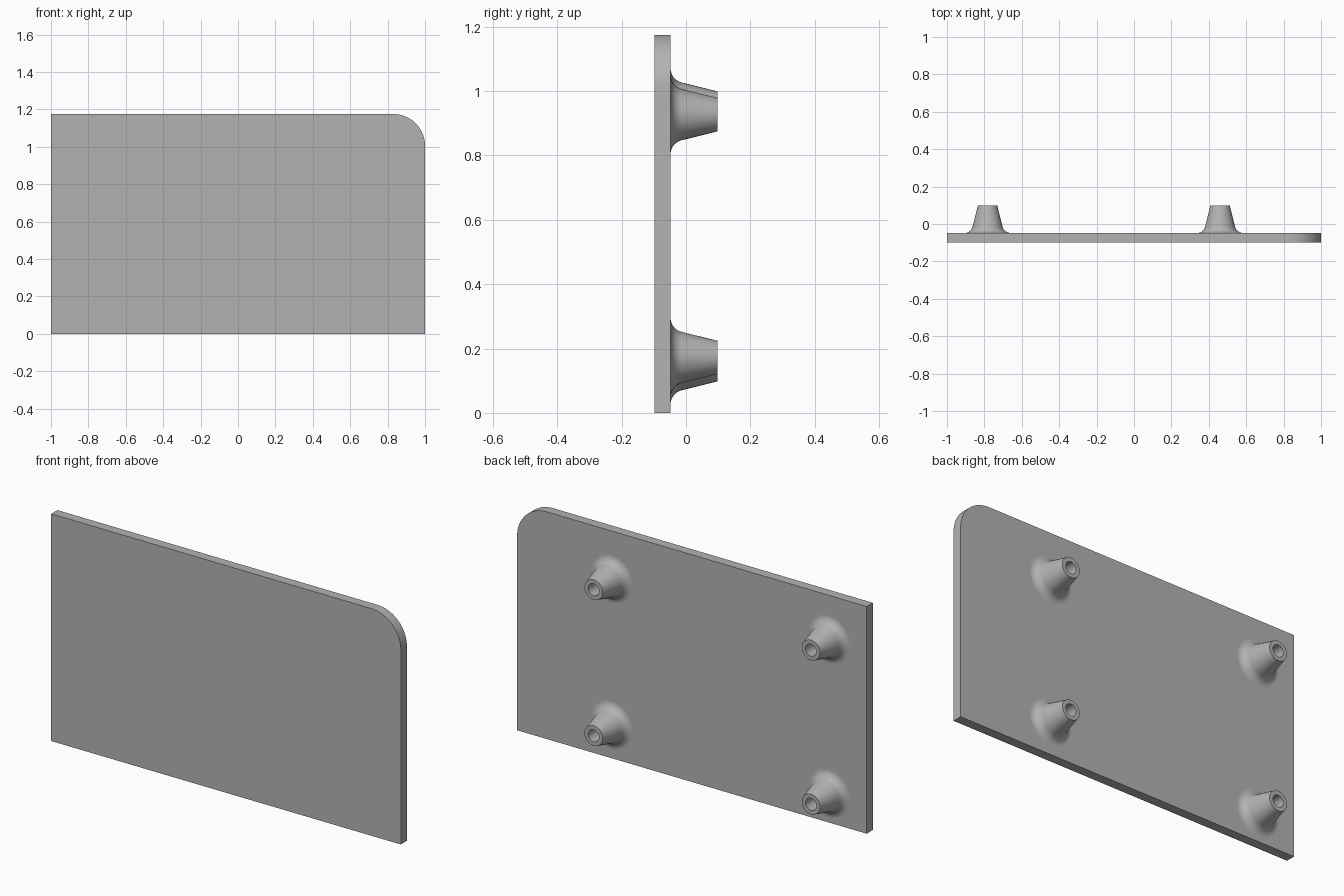
import bpy, bmesh, math

if "Cube" in bpy.data.objects:
    bpy.data.objects.remove(bpy.data.objects["Cube"])

FRONT, BACK, TIP = -0.098, -0.048, 0.098   # y of plate faces and boss tips
TOP, CORNER = 1.175, 0.17

grey = bpy.data.materials.new("grey")
grey.diffuse_color = (0.45, 0.45, 0.45, 1)
grey.use_nodes = True
grey.node_tree.nodes["Principled BSDF"].inputs["Base Color"].default_value = grey.diffuse_color


def finish(bm, name, angle):
    bmesh.ops.recalc_face_normals(bm, faces=bm.faces)
    mesh = bpy.data.meshes.new(name)
    bm.to_mesh(mesh)
    bm.free()
    mesh.materials.append(grey)
    obj = bpy.data.objects.new(name, mesh)
    bpy.context.collection.objects.link(obj)
    bpy.ops.object.select_all(action='DESELECT')
    obj.select_set(True)
    bpy.context.view_layer.objects.active = obj
    bpy.ops.object.shade_smooth_by_angle(angle=math.radians(angle))
    return obj


# Plate: rectangle with one rounded upper corner, extruded backwards
outline = [(-1, 0), (1, 0)]
for i in range(25):
    a = math.pi / 2 * i / 24
    outline.append((1 - CORNER + CORNER * math.cos(a), TOP - CORNER + CORNER * math.sin(a)))
outline.append((-1, TOP))
bm = bmesh.new()
face = bm.faces.new([bm.verts.new((x, FRONT, z)) for x, z in outline])
ext = bmesh.ops.extrude_face_region(bm, geom=[face])
moved = [g for g in ext["geom"] if isinstance(g, bmesh.types.BMVert)]
bmesh.ops.translate(bm, vec=(0, BACK - FRONT, 0), verts=moved)
finish(bm, "plate", 30)

# Boss profile (radius, height): filleted foot, tapered wall, flat rim, blind hole
height, tip_r, hole_r, fillet = TIP - BACK, 0.052, 0.031, 0.045
draft = math.radians(14)
foot_r = tip_r + height * math.tan(draft) + fillet * (1 / math.cos(draft) - math.tan(draft))
profile = []
for i in range(11):
    a = -math.pi / 2 - (math.pi / 2 - draft) * i / 10
    profile.append((foot_r + fillet * math.cos(a), fillet + fillet * math.sin(a)))
profile += [(tip_r, height), (hole_r, height), (hole_r, 0.004), (0, 0.004)]


def boss(name, x, z):
    bm = bmesh.new()
    verts = [bm.verts.new((x + r, BACK + h, z)) for r, h in profile]
    edges = [bm.edges.new(pair) for pair in zip(verts, verts[1:])]
    bmesh.ops.spin(bm, geom=verts + edges, cent=(x, 0, z), axis=(0, 1, 0),
                   angle=2 * math.pi, steps=48)
    bmesh.ops.remove_doubles(bm, verts=bm.verts, dist=1e-5)
    # orient the open shell by its flat rim
    obj = finish(bm, name, 35)
    rim = max(obj.data.polygons, key=lambda p: p.center.y)
    if rim.normal.y < 0:
        obj.data.flip_normals()


# Four mounting bosses on the back
for side, x, low, high in (("left", -0.783, 0.15, 0.947), ("right", 0.46, 0.172, 0.927)):
    boss(f"lower_{side}_boss", x, low)
    boss(f"upper_{side}_boss", x, high)
